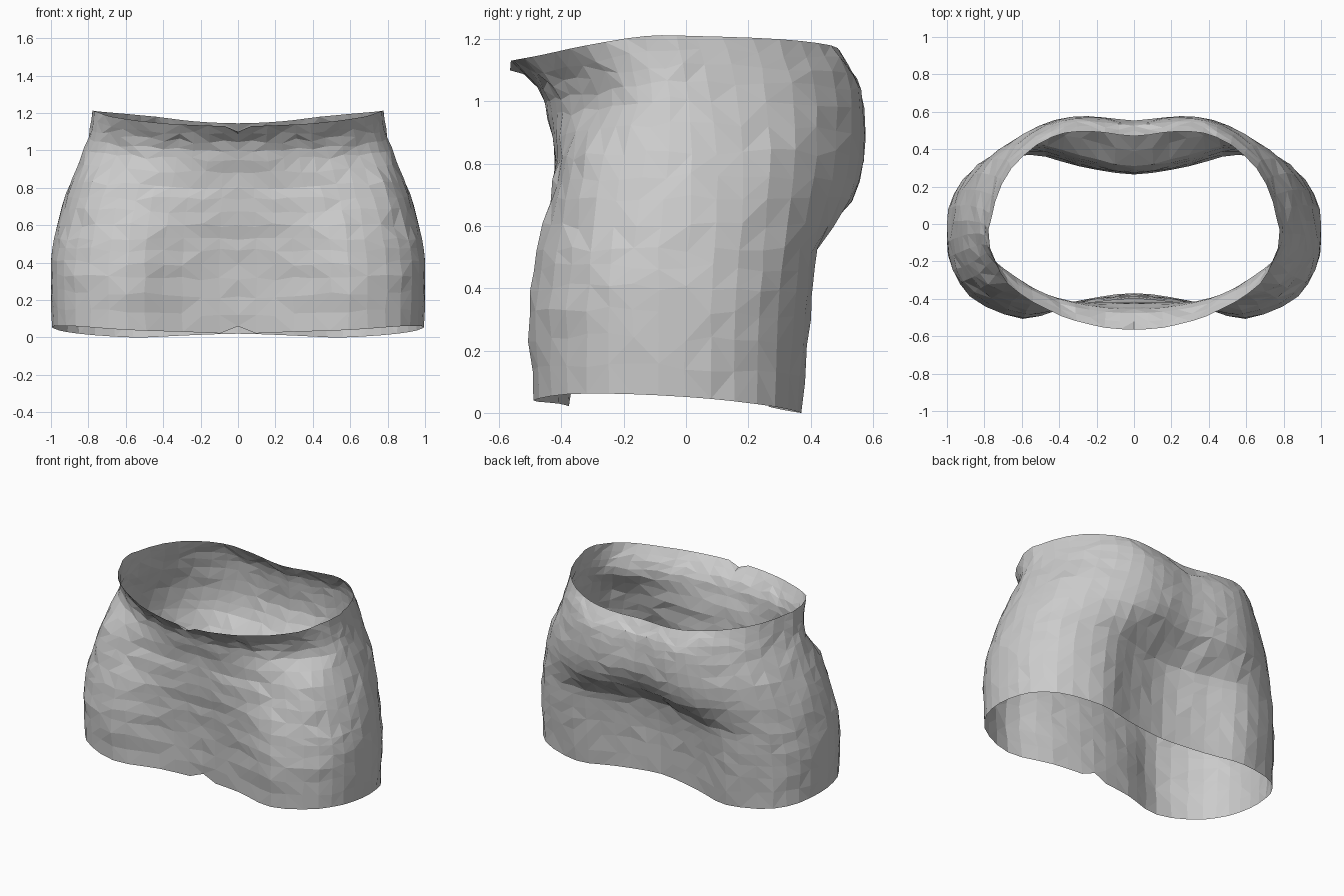
import bpy, bmesh, math, random
from mathutils import Vector

if "Cube" in bpy.data.objects:
    bpy.data.objects.remove(bpy.data.objects["Cube"])

random.seed(4)

# Half cross-section columns, running front centre -> side -> back centre
X_FRAC = [0, .3, .6, .88, 1, .995, .86, .57, .3, 0]
HEM_Z = [.02, .03, .04, .06, .06, .045, .02, 0, .01, .02]
RIM_Z = [1.13, 1.135, 1.15, 1.18, 1.21, 1.21, 1.20, 1.18, 1.155, 1.145]

# Levels: height, half width, y of each column
LEVELS = [
    (.00, .985, [-.37, -.41, -.49, -.38, -.17, .08, .285, .37, .31, .265]),
    (.30, .995, [-.385, -.42, -.505, -.38, -.17, .08, .295, .40, .33, .275]),
    (.52, .97, [-.40, -.43, -.48, -.36, -.17, .09, .315, .42, .37, .31]),
    (.60, .95, [-.41, -.43, -.46, -.35, -.16, .10, .325, .46, .46, .39]),
    (.68, .93, [-.42, -.43, -.43, -.34, -.15, .10, .335, .50, .535, .48]),
    (.82, .88, [-.42, -.42, -.40, -.32, -.13, .10, .35, .525, .575, .55]),
    (.97, .81, [-.44, -.43, -.37, -.235, -.11, .08, .345, .535, .57, .545]),
    (1.07, .78, [-.48, -.46, -.39, -.26, -.12, .06, .33, .515, .55, .525]),
    (1.16, .765, [-.565, -.54, -.46, -.32, -.13, .03, .30, .465, .495, .47]),
]
AROUND_STEPS = 3   # facets between columns
UP_STEPS = [3, 3, 1, 1, 2, 2, 2, 2]


def spline(pts, steps, mirrored=False):
    """Catmull-Rom through pts; mirrored ends stay smooth across x = 0."""
    def beyond(end, inner):
        return Vector((-inner.x, inner.y, inner.z)) if mirrored else end * 2 - inner
    pts = [beyond(pts[0], pts[1])] + pts + [beyond(pts[-1], pts[-2])]
    out = []
    for i, n in enumerate(steps):
        p0, p1, p2, p3 = pts[i:i + 4]
        for k in range(n):
            t = k / n
            out.append(.5 * (2 * p1 + (p2 - p0) * t + (2 * p0 - 5 * p1 + 4 * p2 - p3) * t * t
                             + (3 * p1 - p0 - 3 * p2 + p3) * t ** 3))
    return out + [pts[-2].copy()]


# Control columns from hem to rim, then smoothed around
columns = []
for c, frac in enumerate(X_FRAC):
    pts = []
    for z, w, ys in LEVELS:
        k = z / 1.16
        z_here = z + HEM_Z[c] * max(0, 1 - 2 * k) + (RIM_Z[c] - 1.16) * max(0, 2 * k - 1)
        pts.append(Vector((frac * w, ys[c], z_here)))
    columns.append(spline(pts, UP_STEPS))
rows = [spline([col[r] for col in columns], [AROUND_STEPS] * (len(columns) - 1), True)
        for r in range(len(columns[0]))]
last_r, last_c = len(rows) - 1, len(rows[0]) - 1

# Cloth unevenness: horizontal wrinkles on the front and small facet jitter
for r, row in enumerate(rows):
    for c, p in enumerate(row):
        if 0 < r < last_r and p.y < -.3:
            p.y += .004 * math.sin(p.z * 38 + p.x * 5)
        if 0 < c < last_c:
            p.x = min(p.x + random.uniform(-.005, .005), 1.0)
            if 0 < r < last_r:
                p.y += random.uniform(-.003, .003)
                p.z += random.uniform(-.012, .012)
        else:
            p.x = 0
        p.z = max(p.z, 0)
# Centre front notches
rows[0][0].z += .04
rows[last_r][0].z -= .03

# Triangulated cloth of the right half
bm = bmesh.new()
grid = [[bm.verts.new(p) for p in row] for row in rows]
for r in range(last_r):
    for c in range(last_c):
        a, b, d, e = grid[r][c], grid[r][c + 1], grid[r + 1][c + 1], grid[r + 1][c]
        if random.random() < .5:
            bm.faces.new((a, b, d))
            bm.faces.new((a, d, e))
        else:
            bm.faces.new((a, b, e))
            bm.faces.new((b, d, e))
mesh = bpy.data.meshes.new("skirt")
bm.to_mesh(mesh)
bm.free()
skirt = bpy.data.objects.new("skirt", mesh)
bpy.context.collection.objects.link(skirt)

# Left half
mirror = skirt.modifiers.new("mirror", 'MIRROR')
mirror.use_clip = True
mirror.merge_threshold = .001
